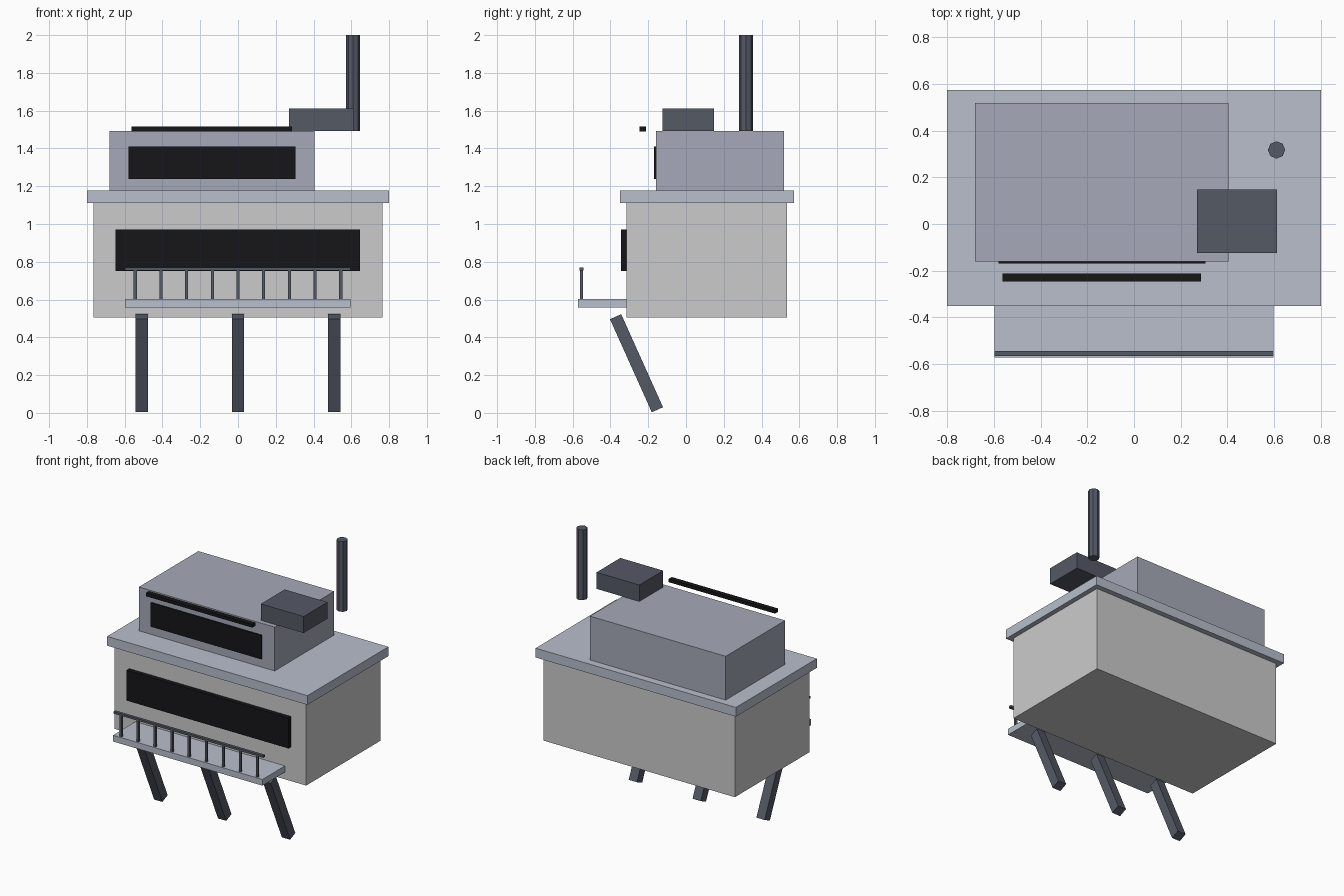
import bpy
import math

if "Cube" in bpy.data.objects:
    bpy.data.objects.remove(bpy.data.objects["Cube"])


def material(name, color):
    m = bpy.data.materials.new(name)
    m.diffuse_color = (*color, 1)
    m.use_nodes = True
    m.node_tree.nodes["Principled BSDF"].inputs["Base Color"].default_value = m.diffuse_color
    return m


PALE = material("pale_wall", (0.62, 0.61, 0.62))
TRIM = material("trim", (0.48, 0.52, 0.60))
UPPER = material("upper_wall", (0.38, 0.40, 0.48))
STEEL = material("dark_steel", (0.09, 0.10, 0.13))
GLASS = material("black_glass", (0.008, 0.008, 0.010))


def box(name, x, y, z, mat, tilt=0):
    """Box from (min, max) ranges, optionally tilted about x."""
    ranges = (x, y, z)
    bpy.ops.mesh.primitive_cube_add(
        size=1, location=[(a + b) / 2 for a, b in ranges], rotation=(tilt, 0, 0))
    ob = bpy.context.object
    ob.name = name
    ob.scale = [b - a for a, b in ranges]
    ob.data.materials.append(mat)
    return ob


# Main block, roof slab and upper storey
box("main_block", (-0.765, 0.765), (-0.315, 0.535), (0.505, 1.11), PALE)
box("roof_slab", (-0.80, 0.80), (-0.35, 0.573), (1.11, 1.177), TRIM)
box("upper_block", (-0.68, 0.405), (-0.16, 0.518), (1.177, 1.493), UPPER)

# Windows and the awning bar
box("lower_window", (-0.648, 0.645), (-0.345, -0.312), (0.752, 0.972), GLASS)
box("upper_window", (-0.58, 0.305), (-0.169, -0.158), (1.237, 1.41), GLASS)
box("awning_bar", (-0.563, 0.287), (-0.247, -0.212), (1.491, 1.515), GLASS)

# Rooftop unit and eight-sided chimney pipe
box("rooftop_unit", (0.27, 0.612), (-0.125, 0.147), (1.493, 1.612), STEEL)
bpy.ops.mesh.primitive_cylinder_add(
    vertices=8, radius=0.037, depth=0.507, location=(0.61, 0.317, 1.7465))
pipe = bpy.context.object
pipe.name = "chimney_pipe"
pipe.data.materials.append(STEEL)

# Balcony with railing
box("balcony_floor", (-0.598, 0.596), (-0.572, -0.315), (0.557, 0.602), TRIM)
box("balcony_rail", (-0.598, 0.596), (-0.564, -0.543), (0.755, 0.770), STEEL)
for i in range(9):
    x = -0.544 + i * 0.136
    box(f"balcony_post_{i + 1}", (x - 0.008, x + 0.008),
        (-0.562, -0.546), (0.602, 0.765), STEEL)

# Slanted support legs
for i in range(3):
    x = (i - 1) * 0.51
    box(f"support_leg_{i + 1}", (x - 0.033, x + 0.033),
        (-0.2945, -0.2295), (-0.007, 0.533), STEEL, math.radians(24.2))
